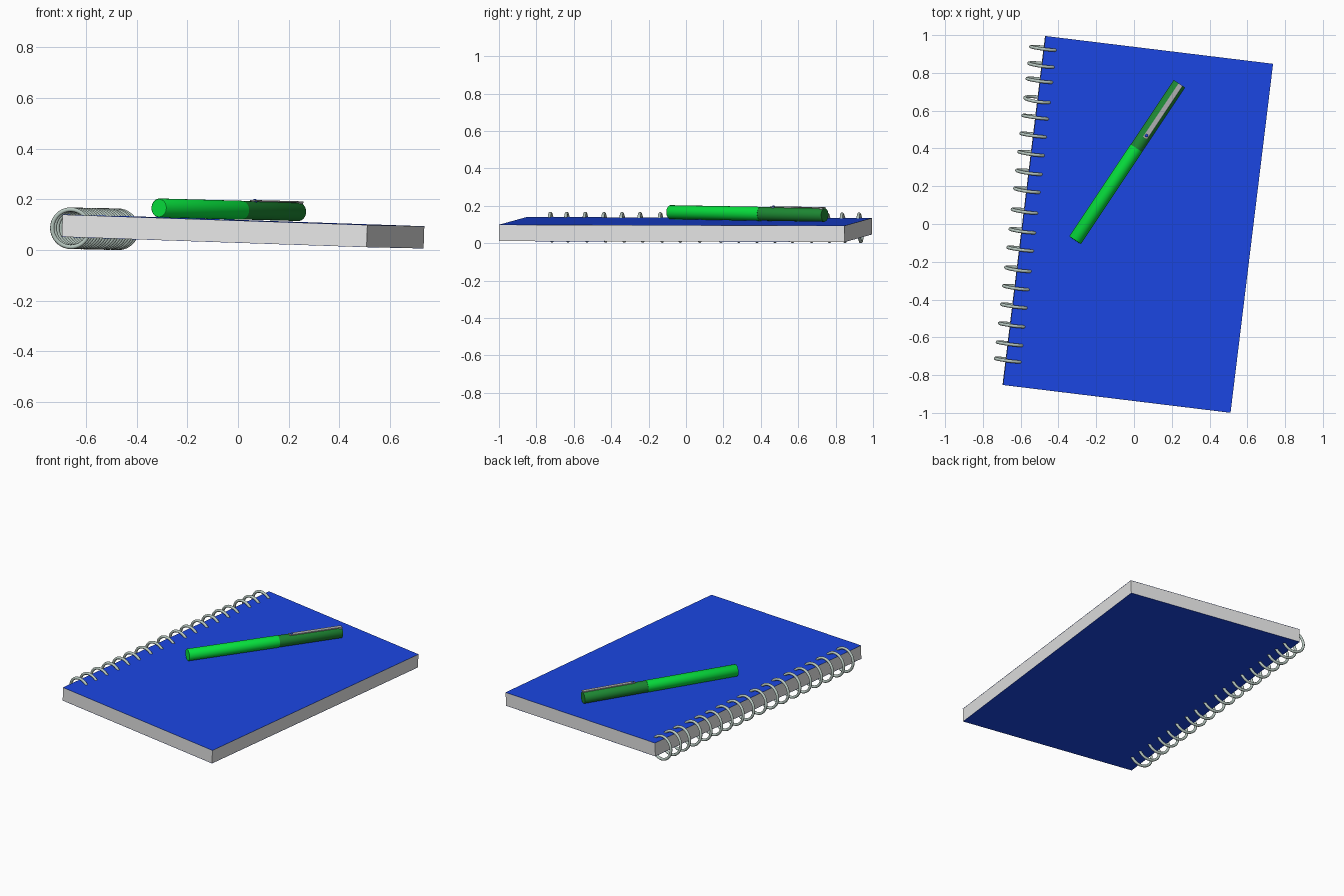
import bpy, bmesh, math
from mathutils import Matrix, Vector

if "Cube" in bpy.data.objects:
    bpy.data.objects.remove(bpy.data.objects["Cube"])


def material(name, rgb):
    m = bpy.data.materials.new(name)
    m.diffuse_color = (*rgb, 1)
    m.use_nodes = True
    m.node_tree.nodes["Principled BSDF"].inputs["Base Color"].default_value = m.diffuse_color
    return m


BLUE = material("cover blue", (0.011, 0.062, 0.77))
PAPER = material("paper white", (0.80, 0.80, 0.80))
WIRE = material("wire grey", (0.47, 0.57, 0.52))
GREEN = material("bright green", (0.002, 0.75, 0.046))
DARK = material("dark green", (0.012, 0.24, 0.032))
CLIP = material("clip grey", (0.44, 0.44, 0.45))


def frame(x_axis, up, origin):
    """Matrix with its x along x_axis and z as near to up as possible."""
    x = Vector(x_axis).normalized()
    y = Vector(up).cross(x).normalized()
    z = x.cross(y)
    return Matrix.Translation(origin) @ Matrix((x, y, z)).transposed().to_4x4()


def add(name, bm, mat, matrix, smooth=False):
    bmesh.ops.recalc_face_normals(bm, faces=bm.faces)
    me = bpy.data.meshes.new(name)
    bm.to_mesh(me)
    bm.free()
    me.materials.append(mat)
    ob = bpy.data.objects.new(name, me)
    ob.matrix_world = matrix
    bpy.context.collection.objects.link(ob)
    if smooth:
        bpy.ops.object.select_all(action='DESELECT')
        ob.select_set(True)
        bpy.context.view_layer.objects.active = ob
        bpy.ops.object.shade_smooth_by_angle(angle=math.radians(40))
    return ob


def box(name, size, loc, mat, matrix):
    bm = bmesh.new()
    bmesh.ops.create_cube(bm, size=1, matrix=Matrix.Translation(loc) @ Matrix.Diagonal((*size, 1)))
    return add(name, bm, mat, matrix)


def lathe(name, profile, mat, matrix, n=32):
    """Revolve (x, radius) points round the x axis, closing both ends."""
    bm = bmesh.new()
    rows = [[bm.verts.new((x, r * math.cos(2 * math.pi * i / n), r * math.sin(2 * math.pi * i / n)))
             for i in range(n)] for x, r in profile]
    for a, b in zip(rows, rows[1:]):
        for i in range(n):
            j = (i + 1) % n
            bm.faces.new((a[i], a[j], b[j], b[i]))
    bm.faces.new(rows[0])
    bm.faces.new(rows[-1])
    return add(name, bm, mat, matrix, True)


# Notebook, slightly turned and tipped because it rests on its rings
W, L, T, C = 1.214, 1.861, 0.088, 0.001
ex, ey = Vector((1.205, -0.147, -0.041)), Vector((0.225, 1.845, -0.005))
up = ex.cross(ey).normalized()
book = frame(ex, up, (0.02, -0.002, 0.077))
box("page_block", (W - 0.001, L - 0.001, T - 2 * C), (0, 0, 0), PAPER, book)
for name, s in (("front_cover", 1), ("back_cover", -1)):
    box(name, (W, L, C), (0, 0, s * (T - C) / 2), BLUE, book)

# Binding rings along the left edge
ring_y = [0.935, 0.847, 0.766, 0.664, 0.571, 0.476, 0.379, 0.28, 0.185,
          0.074, -0.03, -0.127, -0.233, -0.33, -0.428, -0.528, -0.628, -0.714]
tilts = [4, 6, 5, 10, 3, 4, 5, 6, 6, 5, 5, 4, 6, 5, 4, 4, 3, 4]
R, r, N, K = 0.074, 0.0085, 40, 12
bm = bmesh.new()
for y, tilt in zip(ring_y, tilts):
    s = (y + 0.848) / 0.9927
    place = (Matrix.Translation((-W / 2 + 0.020 - 0.016 * s / L, s - L / 2, -0.009))
             @ Matrix.Rotation(math.radians(tilt), 4, 'X'))
    grid = []
    for i in range(N):
        a = 2 * math.pi * i / N
        grid.append([])
        for k in range(K):
            b = 2 * math.pi * k / K
            d = R + r * math.cos(b)
            grid[-1].append(bm.verts.new(place @ Vector((d * math.cos(a), r * math.sin(b), d * math.sin(a)))))
    for i in range(N):
        p, q = grid[i], grid[(i + 1) % N]
        for k in range(K):
            m = (k + 1) % K
            bm.faces.new((p[k], p[m], q[m], q[k]))
add("binding_rings", bm, WIRE, book, True)

# Pen lying on the cover
start, end = Vector((-0.312, -0.086, 0.170)), Vector((0.240, 0.742, 0.155))
pen = frame(end - start, up, start)
PL = (end - start).length
split = PL - 0.41
lathe("pen_barrel", [(0, 0.035), (0.003, 0.0375), (split, 0.0375)], GREEN, pen)
lathe("pen_cap", [(split, 0.0365), (PL - 0.003, 0.0365), (PL, 0.035)], DARK, pen)

# Pocket clip with its root at the cap end and a small blue bead at the free end
box("pen_clip", (0.34, 0.026, 0.006), (PL - 0.17, -0.007, 0.0385), CLIP, pen)
box("clip_root", (0.02, 0.026, 0.012), (PL - 0.012, -0.007, 0.035), CLIP, pen)
bm = bmesh.new()
bmesh.ops.create_uvsphere(bm, u_segments=16, v_segments=8, radius=0.010,
                          matrix=Matrix.Translation((PL - 0.325, -0.007, 0.036)))
add("clip_bead", bm, BLUE, pen, True)

# Drop everything so the lowest ring touches the ground
bpy.context.view_layer.update()
low = min((o.matrix_world @ v.co).z for o in bpy.data.objects for v in o.data.vertices)
for o in bpy.data.objects:
    o.matrix_world = Matrix.Translation((0, 0, -low)) @ o.matrix_world
